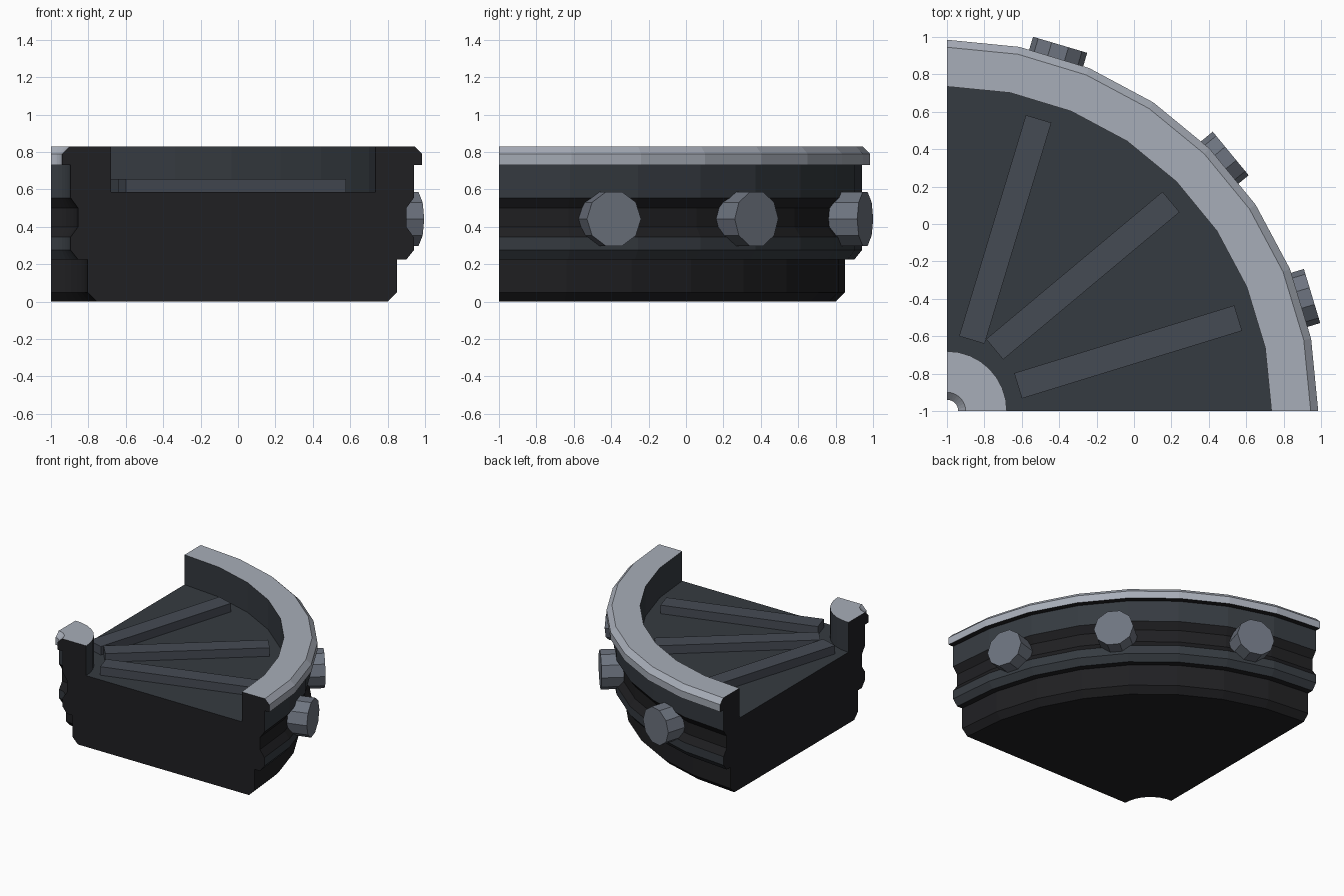
import bpy, bmesh
from math import sin, cos, pi, atan2, radians
from mathutils import Matrix, Vector

if "Cube" in bpy.data.objects:
    bpy.data.objects.remove(bpy.data.objects["Cube"])

CX, CY = -1.0, -1.0      # centre of the quarter circle
SEGMENTS = 8


def material(name, r, g, b):
    m = bpy.data.materials.new(name)
    m.diffuse_color = (r, g, b, 1)
    m.use_nodes = True
    m.node_tree.nodes["Principled BSDF"].inputs["Base Color"].default_value = m.diffuse_color
    return m


BLACK = material("black_iron", 0.014, 0.014, 0.016)
DARK = material("dark_plate", 0.036, 0.043, 0.052)
LIGHT = material("light_trim", 0.39, 0.42, 0.48)
RIB = material("rib_metal", 0.060, 0.070, 0.088)
BOLT = material("bolt_metal", 0.155, 0.175, 0.215)


def finish(name, bm, mats):
    bmesh.ops.recalc_face_normals(bm, faces=bm.faces)
    me = bpy.data.meshes.new(name)
    bm.to_mesh(me)
    bm.free()
    for m in mats:
        me.materials.append(m)
    ob = bpy.data.objects.new(name, me)
    bpy.context.collection.objects.link(ob)
    return ob


# Outer wall profile (radius, height, material of the edge that follows)
outer = [(1.80, 0.00, 0), (1.85, 0.05, 0), (1.85, 0.225, 0), (1.90, 0.225, 1),
         (1.94, 0.275, 1), (1.94, 0.345, 0), (1.90, 0.40, 0), (1.90, 0.50, 0),
         (1.94, 0.555, 1), (1.94, 0.73, 0), (1.985, 0.73, 2), (1.985, 0.79, 2),
         (1.945, 0.83, 2)]
# Raised rim, sunken floor and hub
tray = [(1.735, 0.83, 1), (1.735, 0.585, 1), (0.32, 0.585, 1), (0.32, 0.83, 2)]
# The bore wall mirrors the outer wall
bore = []
for i in range(len(outer) - 1, -1, -1):
    r, z, _ = outer[i]
    bore.append((2.045 - r, z, outer[i - 1][2] if i else 0))
profile = outer + tray + bore

# Quarter turn body
bm = bmesh.new()
rings = []
for s in range(SEGMENTS + 1):
    a = s / SEGMENTS * pi / 2
    rings.append([bm.verts.new((CX + r * cos(a), CY + r * sin(a), z))
                  for r, z, _ in profile])
n = len(profile)
for a, b in zip(rings, rings[1:]):
    for i in range(n):
        j = (i + 1) % n
        f = bm.faces.new((a[i], b[i], b[j], a[j]))
        f.material_index = profile[i][2]
bm.faces.new(rings[0])
bm.faces.new(rings[-1])
finish("quarter_body", bm, [BLACK, DARK, LIGHT])


# Floor ribs
def rib(name, start, end, width=0.142, z0=0.57, z1=0.655):
    p, q = Vector(start), Vector(end)
    d = q - p
    mat = (Matrix.Translation(((p.x + q.x) / 2, (p.y + q.y) / 2, (z0 + z1) / 2))
           @ Matrix.Rotation(atan2(d.y, d.x), 4, 'Z')
           @ Matrix.Diagonal((d.length, width, z1 - z0, 1)))
    bm = bmesh.new()
    bmesh.ops.create_cube(bm, size=1, matrix=mat)
    finish(name, bm, [RIB])


rib("floor_rib_1", (-0.867, -0.62), (-0.51, 0.562))
rib("floor_rib_2", (-0.745, -0.67), (0.198, 0.118))
rib("floor_rib_3", (-0.62, -0.865), (0.557, -0.503))


# Wall bolts
def bolt(name, x, y, angle, radius=0.151, depth=0.19):
    a = radians(angle)
    mat = (Matrix.Translation((x - cos(a) * depth / 2, y - sin(a) * depth / 2, 0.442))
           @ Matrix.Rotation(a, 4, 'Z') @ Matrix.Rotation(pi / 2, 4, 'Y')
           @ Matrix.Rotation(pi / 2, 4, 'Z'))
    bm = bmesh.new()
    bmesh.ops.create_cone(bm, cap_ends=True, segments=10, radius1=radius,
                          radius2=radius, depth=depth,
                          matrix=mat)
    # keep a corner on each horizontal side, flat on top
    top = max(v.co.z for v in bm.verts)
    if sum(abs(v.co.z - top) < 1e-4 for v in bm.verts) < 4:
        axis = Vector((cos(a), sin(a), 0))
        bmesh.ops.rotate(bm, verts=bm.verts, cent=(x, y, 0.442),
                         matrix=Matrix.Rotation(pi / 10, 3, axis))
    finish(name, bm, [BOLT])


bolt("wall_bolt_1", -0.395, 0.958, 73.5)
bolt("wall_bolt_2", 0.517, 0.377, 39.5)
bolt("wall_bolt_3", 0.952, -0.385, 16.8)
